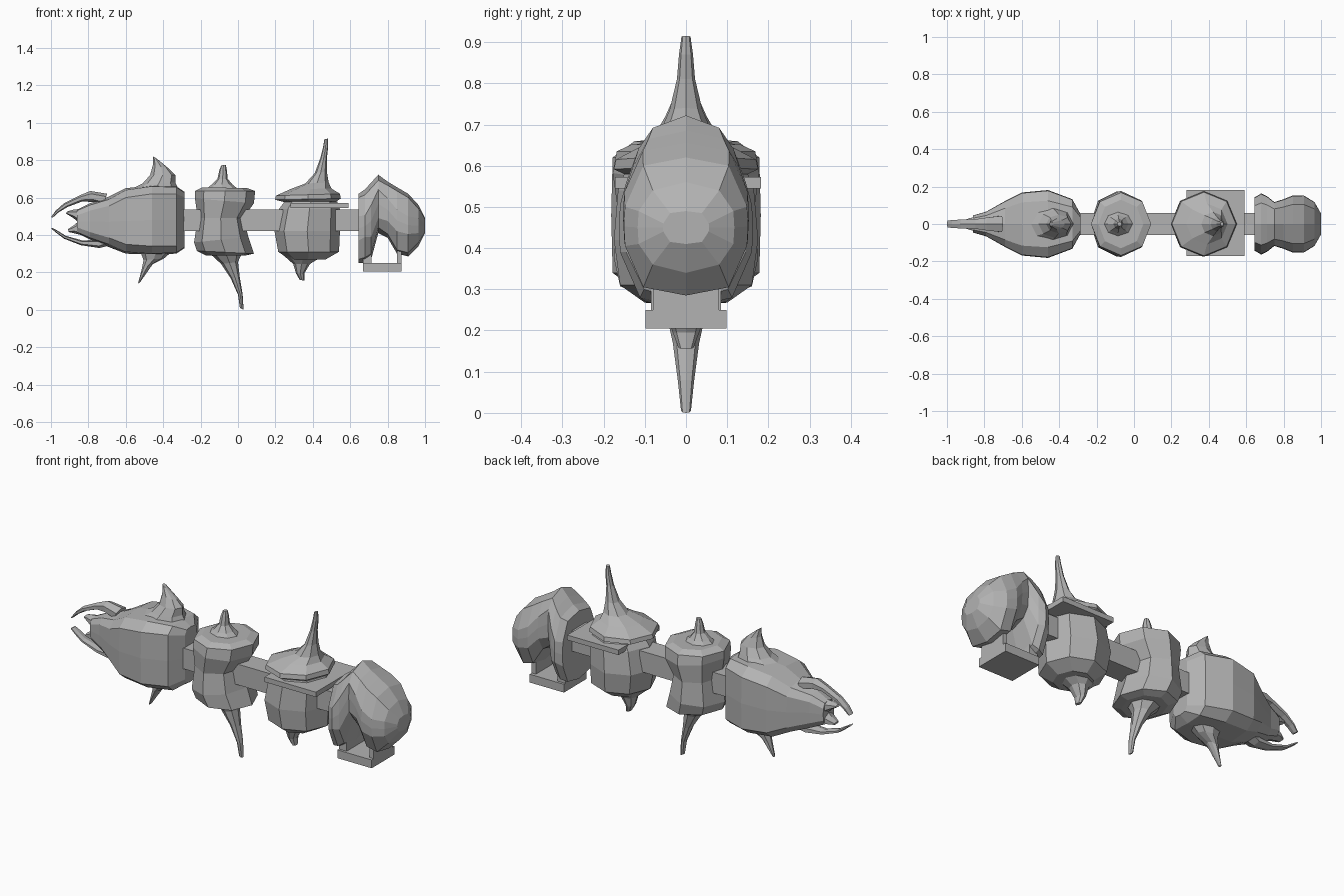
import bpy, bmesh, math
from mathutils import Vector

grey = bpy.data.materials.new("stone_grey")
grey.diffuse_color = (0.45, 0.45, 0.45, 1)


def loft(name, rings):
    """Skin a list of equal-length point rings and cap both ends."""
    bm = bmesh.new()
    vs = [[bm.verts.new(p) for p in r] for r in rings]
    n = len(vs[0])
    for a, b in zip(vs, vs[1:]):
        for i in range(n):
            j = (i + 1) % n
            bm.faces.new((a[i], a[j], b[j], b[i]))
    bm.faces.new(vs[0])
    bm.faces.new(vs[-1])
    bmesh.ops.recalc_face_normals(bm, faces=bm.faces)
    me = bpy.data.meshes.new(name)
    bm.to_mesh(me)
    bm.free()
    me.materials.append(grey)
    ob = bpy.data.objects.new(name, me)
    bpy.context.collection.objects.link(ob)
    return ob


def stack(name, secs, n=8):
    """Rings spanning a left (x, z) to a right (x, z) point with a y radius."""
    rings = []
    for xl, zl, xr, zr, ry in secs:
        c = Vector(((xl + xr) / 2, 0, (zl + zr) / 2))
        h = Vector(((xr - xl) / 2, 0, (zr - zl) / 2))
        ang = [2 * math.pi * i / n for i in range(n)]
        rings.append([c + h * math.cos(a) + Vector((0, ry * math.sin(a), 0)) for a in ang])
    return loft(name, rings)


def hull(name, secs):
    """Chamfered cross-sections along x: (x, bottom, top, half width, chamfer, crown)."""
    rings = []
    for x, zb, zt, w, c, crown in secs:
        zm, s = (zb + zt) / 2, 0.7 * w
        half = [(s, zb + crown), (w, zb + c), (w * 1.02, zm), (w, zt - c), (s, zt - crown)]
        prof = [(0, zb)] + half + [(0, zt)] + [(-y, z) for y, z in reversed(half)]
        rings.append([(x, y, z) for y, z in prof])
    return loft(name, rings)


def box(name, x0, x1, y0, y1, z0, z1):
    return loft(name, [[(x0, y0, z), (x1, y0, z), (x1, y1, z), (x0, y1, z)] for z in (z0, z1)])


# Head segment and its open beak
hull("head_body", [
    (-0.285, 0.33, 0.63, 0.05, 0.03, 0.005), (-0.33, 0.30, 0.66, 0.13, 0.04, 0.005),
    (-0.46, 0.295, 0.665, 0.178, 0.045, 0.005), (-0.60, 0.30, 0.65, 0.165, 0.05, 0.01),
    (-0.69, 0.335, 0.605, 0.12, 0.05, 0.015), (-0.79, 0.375, 0.57, 0.065, 0.04, 0.01),
    (-0.86, 0.41, 0.535, 0.045, 0.03, 0.005)])
stack("upper_lip", [(-0.85, 0.465, -0.84, 0.54, 0.045), (-0.88, 0.49, -0.88, 0.535, 0.035),
                    (-0.92, 0.515, -0.915, 0.525, 0.02)], 6)
stack("lower_lip", [(-0.85, 0.475, -0.84, 0.40, 0.045), (-0.88, 0.45, -0.88, 0.41, 0.035),
                    (-0.91, 0.43, -0.905, 0.415, 0.02)], 6)
stack("upper_mandible", [
    (-0.70, 0.62, -0.72, 0.56, 0.05), (-0.79, 0.635, -0.775, 0.575, 0.04),
    (-0.85, 0.61, -0.83, 0.58, 0.03), (-0.93, 0.57, -0.91, 0.55, 0.027),
    (-0.975, 0.53, -0.96, 0.52, 0.025), (-1.0, 0.495, -0.99, 0.493, 0.02)], 6)
stack("lower_mandible", [
    (-0.70, 0.34, -0.72, 0.40, 0.05), (-0.74, 0.33, -0.75, 0.375, 0.04),
    (-0.84, 0.345, -0.83, 0.37, 0.03), (-0.93, 0.38, -0.92, 0.395, 0.027),
    (-0.97, 0.41, -0.96, 0.42, 0.025), (-1.0, 0.435, -0.99, 0.437, 0.02)], 6)
stack("head_top_horn", [
    (-0.56, 0.65, -0.32, 0.65, 0.09), (-0.51, 0.675, -0.335, 0.68, 0.075),
    (-0.47, 0.72, -0.335, 0.72, 0.05), (-0.455, 0.775, -0.37, 0.755, 0.03),
    (-0.453, 0.82, -0.43, 0.805, 0.012)])
stack("head_bottom_spike", [
    (-0.52, 0.305, -0.36, 0.305, 0.06), (-0.505, 0.265, -0.395, 0.275, 0.045),
    (-0.515, 0.215, -0.455, 0.245, 0.028), (-0.535, 0.14, -0.525, 0.145, 0.01)])

# Middle segment, pinched at the rear
stack("middle_body", [
    (-0.17, 0.29, 0.04, 0.29, 0.12), (-0.22, 0.315, 0.085, 0.30, 0.16),
    (-0.235, 0.36, 0.055, 0.39, 0.175), (-0.215, 0.49, 0.03, 0.49, 0.165),
    (-0.23, 0.595, 0.085, 0.57, 0.178), (-0.23, 0.635, 0.092, 0.635, 0.168),
    (-0.19, 0.655, 0.05, 0.65, 0.13)])
stack("middle_top_spike", [
    (-0.17, 0.645, 0.0, 0.645, 0.07), (-0.14, 0.67, -0.03, 0.67, 0.05),
    (-0.11, 0.70, -0.055, 0.70, 0.03), (-0.10, 0.745, -0.06, 0.75, 0.02),
    (-0.09, 0.772, -0.065, 0.775, 0.012)])
stack("middle_bottom_spike", [
    (-0.15, 0.30, 0.02, 0.30, 0.08), (-0.09, 0.245, 0.0, 0.255, 0.05),
    (-0.04, 0.17, 0.01, 0.17, 0.032), (0.0, 0.08, 0.025, 0.08, 0.02),
    (0.01, 0.01, 0.03, 0.0, 0.012)])

# Rear segment with a square plate and horned cap
stack("rear_body", [
    (0.28, 0.265, 0.47, 0.27, 0.10), (0.215, 0.31, 0.54, 0.31, 0.16),
    (0.195, 0.42, 0.545, 0.42, 0.175), (0.22, 0.54, 0.545, 0.54, 0.165),
    (0.25, 0.58, 0.53, 0.58, 0.15)])
box("square_plate", 0.28, 0.59, -0.172, 0.182, 0.545, 0.572)
stack("horned_cap", [
    (0.25, 0.575, 0.52, 0.575, 0.14), (0.197, 0.588, 0.55, 0.595, 0.175),
    (0.203, 0.61, 0.545, 0.62, 0.17), (0.28, 0.645, 0.50, 0.648, 0.11),
    (0.36, 0.675, 0.485, 0.68, 0.065), (0.41, 0.73, 0.475, 0.74, 0.04),
    (0.44, 0.81, 0.475, 0.81, 0.022), (0.455, 0.87, 0.482, 0.87, 0.017),
    (0.462, 0.912, 0.48, 0.915, 0.011)])
stack("rear_bottom_spike", [
    (0.25, 0.285, 0.45, 0.285, 0.09), (0.295, 0.245, 0.385, 0.245, 0.05),
    (0.31, 0.195, 0.355, 0.195, 0.032), (0.33, 0.16, 0.355, 0.155, 0.018)])

# Tail: rounded shell arched over a foot block
hull("tail_shell", [
    (0.645, 0.25, 0.62, 0.14, 0.12, 0.02), (0.68, 0.25, 0.645, 0.16, 0.14, 0.03),
    (0.712, 0.27, 0.68, 0.145, 0.12, 0.03), (0.75, 0.41, 0.722, 0.115, 0.08, 0.03),
    (0.80, 0.385, 0.685, 0.13, 0.09, 0.02), (0.85, 0.30, 0.655, 0.15, 0.12, 0.02),
    (0.91, 0.285, 0.62, 0.148, 0.12, 0.02), (0.965, 0.34, 0.56, 0.115, 0.07, 0.02),
    (1.0, 0.41, 0.49, 0.055, 0.03, 0.005)])
box("foot_block", 0.668, 0.875, -0.098, 0.098, 0.205, 0.25)
box("foot_front_wall", 0.668, 0.715, -0.085, 0.085, 0.24, 0.32)
box("foot_rear_wall", 0.85, 0.875, -0.08, 0.08, 0.24, 0.32)

# Links between the segments
for i, (x0, x1) in enumerate([(-0.32, -0.19), (0.0, 0.24), (0.50, 0.67)]):
    box("link_%d" % (i + 1), x0, x1, -0.06, 0.06, 0.422, 0.535)
